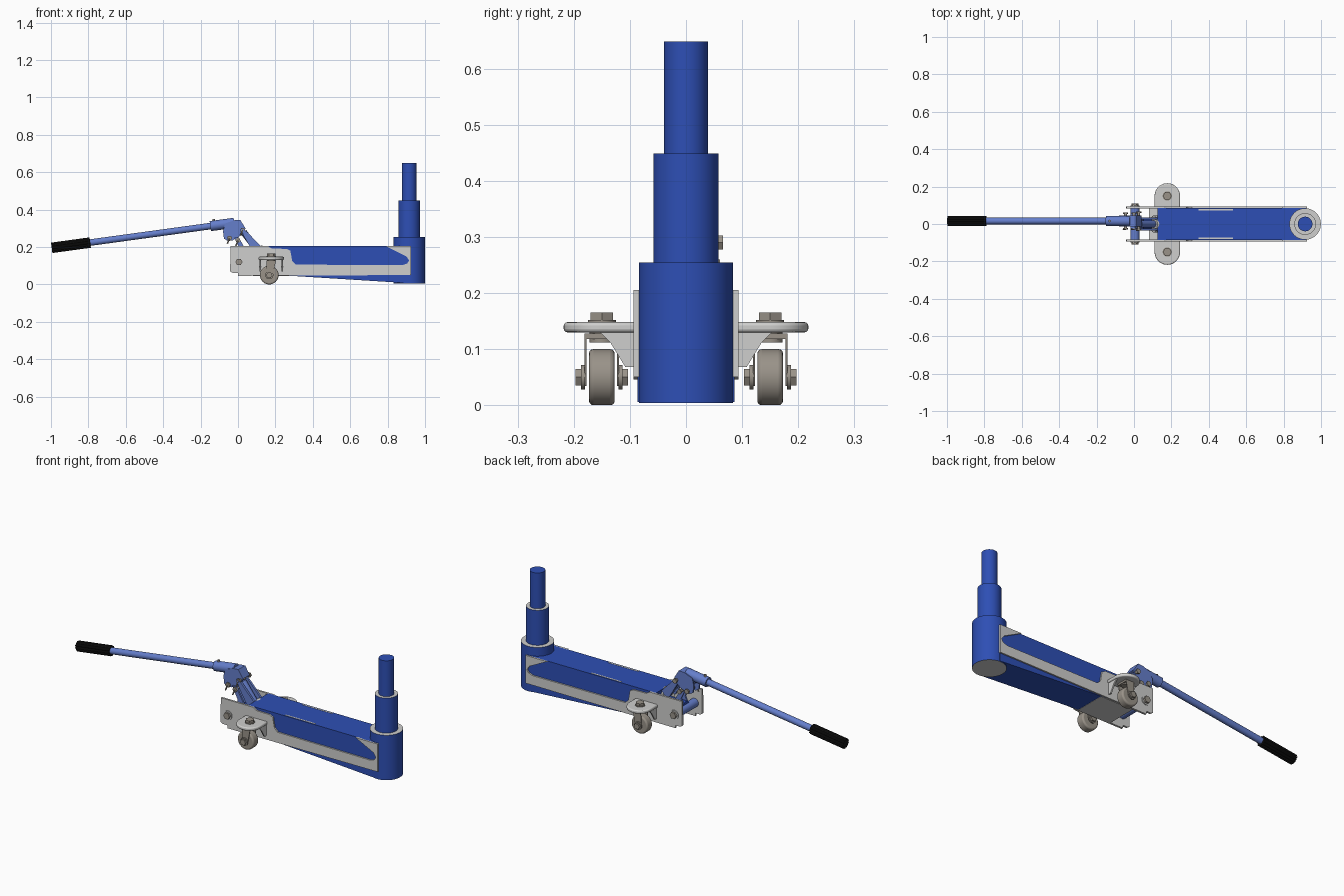
import bpy, bmesh
from math import cos, sin, pi, radians
from mathutils import Vector, Matrix

if "Cube" in bpy.data.objects:
    bpy.data.objects.remove(bpy.data.objects["Cube"])


def material(name, *rgb):
    m = bpy.data.materials.new(name)
    m.use_nodes = True
    m.diffuse_color = (*rgb, 1)
    m.node_tree.nodes["Principled BSDF"].inputs["Base Color"].default_value = (*rgb, 1)
    return m


BLUE = material("deep blue", 0.027, 0.078, 0.46)
LIGHT_BLUE = material("light blue", 0.13, 0.21, 0.60)
GREY = material("light grey", 0.62, 0.62, 0.61)
STEEL = material("warm steel", 0.32, 0.29, 0.25)
BLACK = material("black rubber", 0.008, 0.008, 0.008)

# Axes of a profile: its two plane directions and the extrusion direction
XZ = Matrix(((1, 0, 0), (0, 0, 1), (0, 1, 0)))
XY = Matrix.Identity(3)
YZ = Matrix(((0, 0, 1), (1, 0, 0), (0, 1, 0)))


def extrude(name, pts, lo, hi, mat, axes=XZ, origin=(0, 0, 0), bevel=0):
    """Extrude a closed profile from lo to hi."""
    bm = bmesh.new()
    face = bm.faces.new([bm.verts.new((u, v, lo)) for u, v in pts])
    new = bmesh.ops.extrude_face_region(bm, geom=[face])["geom"]
    bmesh.ops.translate(bm, vec=(0, 0, hi - lo),
                        verts=[g for g in new if isinstance(g, bmesh.types.BMVert)])
    for v in bm.verts:
        v.co = axes @ v.co + Vector(origin)
    bmesh.ops.recalc_face_normals(bm, faces=bm.faces)
    mesh = bpy.data.meshes.new(name)
    bm.to_mesh(mesh)
    bm.free()
    for p in mesh.polygons:
        p.use_smooth = True
    mesh.set_sharp_from_angle(angle=radians(32))
    mesh.materials.append(mat)
    ob = bpy.data.objects.new(name, mesh)
    bpy.context.collection.objects.link(ob)
    if bevel:
        mod = ob.modifiers.new("soft edge", "BEVEL")
        mod.width, mod.segments = bevel, 3
    return ob


def rod(name, a, b, r, mat, seg=32, flute=0, bevel=0):
    """Round, hexagonal or fluted bar from a to b."""
    a, b = Vector(a), Vector(b)
    pts = [((r - flute * (i % 4 > 1)) * cos(2 * pi * i / seg),
            (r - flute * (i % 4 > 1)) * sin(2 * pi * i / seg)) for i in range(seg)]
    axes = (b - a).to_track_quat("Z", "Y").to_matrix()
    return extrude(name, pts, 0, (b - a).length, mat, axes, a, bevel)


# Telescopic ram: three stacked cylinders, grey ledges on the lower two
RAM_X = 0.915
for name, r, z0, z1 in (("ram_base", 0.084, 0.004, 0.254),
                        ("ram_middle", 0.058, 0.25, 0.449),
                        ("ram_top", 0.039, 0.44, 0.648)):
    ram = rod(name, (RAM_X, 0, z0), (RAM_X, 0, z1), r, BLUE, 64)
    if name != "ram_top":
        ram.data.materials.append(GREY)
        for p in ram.data.polygons:
            p.material_index = int(abs(p.normal.z) > 0.9)

# Main beam with sloped belly
beam = extrude("beam", [(0.125, 0.205), (0.92, 0.205), (0.92, 0.006),
                        (0.28, 0.046), (0.125, 0.052)], -0.086, 0.086, BLUE)
extrude("belly_plate", [(0.08, 0.045), (0.28, 0.045), (0.28, 0.053), (0.08, 0.053)],
        -0.085, 0.085, GREY)

WINDOWS = (
    [(0.345, 0.206), (0.36, 0.18), (0.375, 0.152), (0.40, 0.138), (0.50, 0.135),
     (0.525, 0.145), (0.53, 0.206)],
    [(0.595, 0.142), (0.61, 0.155), (0.68, 0.195), (0.70, 0.202), (0.73, 0.202),
     (0.76, 0.192), (0.88, 0.148), (0.885, 0.138), (0.865, 0.13), (0.61, 0.132)],
)
SIDE = [(-0.04, 0.205), (0.16, 0.205), (0.18, 0.192), (0.26, 0.19), (0.28, 0.18),
        (0.29, 0.125), (0.31, 0.106), (0.88, 0.103), (0.905, 0.112), (0.915, 0.128),
        (0.90, 0.15), (0.79, 0.205), (0.925, 0.205), (0.925, 0.05), (0.0, 0.046),
        (0.0, 0.062), (-0.03, 0.062), (-0.042, 0.07)]

for s, side in ((1, "left"), (-1, "right")):
    # Side plate and recessed windows
    extrude(f"side_plate_{side}", SIDE, s * 0.083, s * 0.094, GREY)
    for i, pts in enumerate(WINDOWS):
        cutter = extrude(f"window_cutter_{side}_{i}", [(x, z + 0.004 * (z > 0.205)) for x, z in pts],
                         s * 0.074, s * 0.1, BLUE)
        cutter.hide_render = True
        cutter.hide_set(True)
        cut = beam.modifiers.new("window", "BOOLEAN")
        cut.object, cut.operation, cut.solver = cutter, "DIFFERENCE", "EXACT"
        extrude(f"window_{side}_{i}", pts, s * 0.072, s * 0.080, GREY)

    # Pivot bolt
    rod(f"pivot_washer_{side}", (0.005, s * 0.09, 0.12), (0.005, s * 0.098, 0.12), 0.025, GREY)
    rod(f"pivot_bolt_{side}", (0.005, s * 0.09, 0.12), (0.005, s * 0.11, 0.12), 0.019, STEEL, 6)

    # Caster wing with rounded outer end
    cx, cy = 0.178, s * 0.150
    wing = [(cx - 0.068, s * 0.088)]
    wing += [(cx - 0.068 * cos(pi * i / 24), cy + s * 0.068 * sin(pi * i / 24)) for i in range(25)]
    wing += [(cx + 0.068, s * 0.088)]
    extrude(f"caster_wing_{side}", wing, 0.130, 0.148, GREY, XY, bevel=0.006)
    gusset = [(s * 0.085, 0.132), (s * 0.155, 0.132), (s * 0.135, 0.112),
              (s * 0.108, 0.068), (s * 0.085, 0.068)]
    for x in (0.116, 0.232):
        extrude(f"gusset_{side}", gusset, x, x + 0.008, GREY, YZ)

    # Caster: swivel bolt, fork, wheel and axle
    rod(f"swivel_washer_{side}", (cx, cy, 0.146), (cx, cy, 0.152), 0.025, STEEL)
    rod(f"swivel_bolt_{side}", (cx, cy, 0.15), (cx, cy, 0.165), 0.023, STEEL, 6)
    rod(f"swivel_bearing_{side}", (cx, cy, 0.112), (cx, cy, 0.132), 0.022, STEEL)
    wx = 0.167
    extrude(f"fork_bridge_{side}", [(cx - 0.025, 0.118), (cx + 0.025, 0.118), (cx + 0.025, 0.128),
                                    (cx - 0.025, 0.128)], cy - 0.03, cy + 0.03, STEEL)
    for d in (-1, 1):
        extrude(f"fork_arm_{side}", [(cx - 0.025, 0.128), (cx + 0.025, 0.128), (wx + 0.018, 0.045),
                                     (wx + 0.01, 0.034), (wx - 0.01, 0.034), (wx - 0.018, 0.045)],
                cy + d * 0.027, cy + d * 0.031, STEEL)
        rod(f"axle_washer_{side}", (wx, cy + d * 0.03, 0.05), (wx, cy + d * 0.037, 0.05), 0.022, STEEL)
        rod(f"axle_nut_{side}", (wx, cy + d * 0.036, 0.05), (wx, cy + d * 0.047, 0.05), 0.017, STEEL, 6)
    rod(f"wheel_{side}", (wx, cy - 0.023, 0.05), (wx, cy + 0.023, 0.05), 0.05, STEEL, 48, bevel=0.008)

# Pump between the side plates
rod("pivot_tube", (0.005, -0.083, 0.12), (0.005, 0.083, 0.12), 0.024, LIGHT_BLUE)
rod("pump_barrel", (0.0, 0, 0.13), (0.15, 0, 0.13), 0.03, BLUE)
rod("pump_cup", (0.135, 0, 0.155), (0.105, 0, 0.17), 0.045, GREY)
for y in (-0.03, 0.03):
    extrude("pump_link", [(0.015, 0.30), (0.045, 0.285), (0.135, 0.19), (0.085, 0.165),
                          (0.03, 0.26)], y - 0.006, y + 0.006, LIGHT_BLUE)
    extrude("lower_link", [(-0.02, 0.25), (0.005, 0.25), (0.05, 0.17), (0.02, 0.12),
                           (-0.01, 0.12), (0.015, 0.18)], y * 0.6 - 0.005, y * 0.6 + 0.005, LIGHT_BLUE)
rod("pump_piston", (0.03, 0, 0.28), (0.12, 0, 0.16), 0.018, LIGHT_BLUE)

# Handle socket: bracket cheeks joined over the top, with a tube and pins
HY = 0.016
for d in (-1, 1):
    extrude("socket_cheek", [(-0.07, 0.325), (-0.02, 0.343), (0.012, 0.345), (0.04, 0.30),
                             (0.028, 0.272), (0.0, 0.252), (-0.03, 0.235), (-0.055, 0.232),
                             (-0.075, 0.245), (-0.08, 0.285)],
            HY + d * 0.022, HY + d * 0.03, LIGHT_BLUE)
extrude("socket_roof", [(-0.07, 0.325), (-0.02, 0.343), (0.012, 0.345), (0.04, 0.30),
                        (0.03, 0.295), (0.0, 0.28), (-0.07, 0.285)],
        HY - 0.024, HY + 0.024, LIGHT_BLUE)


def on_handle(x):
    return (x, HY, 0.195 + (x + 1) * 0.137)


rod("socket_tube", on_handle(-0.148), on_handle(-0.02), 0.027, LIGHT_BLUE)
rod("handle", on_handle(-0.85), on_handle(-0.1), 0.0175, LIGHT_BLUE)
rod("grip", on_handle(-0.996), on_handle(-0.79), 0.028, BLACK, 48, flute=0.004)
rod("set_screw", (-0.13, HY, 0.33), (-0.13, HY, 0.35), 0.007, STEEL, 12)

# Link pins with hex heads
for x, z, w in ((-0.045, 0.248, 0.045), (0.025, 0.29, 0.05), (0.0, 0.235, 0.045)):
    rod("link_pin", (x, HY - w, z), (x, HY + w, z), 0.008, STEEL, 16)
    for d in (-1, 1):
        rod("pin_head", (x, HY + d * (w - 0.008), z), (x, HY + d * w, z), 0.014, STEEL, 6)
    rod("pin_clip", (x, HY - w, z), (x - 0.012, HY - w, z - 0.03), 0.004, STEEL, 8)
